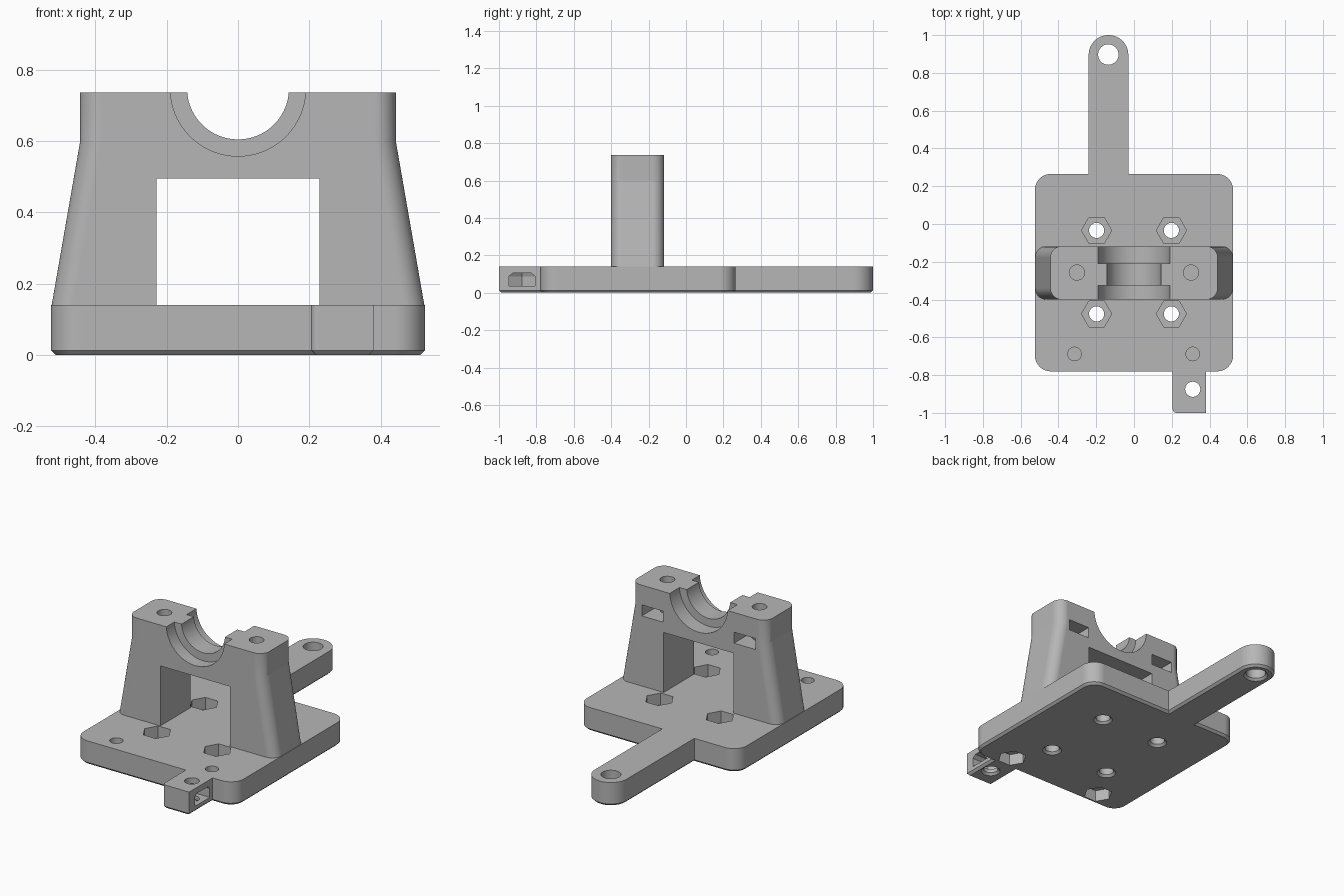
import bpy, bmesh, math
from math import cos, sin, pi
from mathutils import Matrix

cube = bpy.data.objects.get("Cube")
if cube:
    bpy.data.objects.remove(cube, do_unlink=True)

grey = bpy.data.materials.new("plastic_grey")
grey.use_nodes = True
colour = (0.47, 0.47, 0.47, 1)
grey.diffuse_color = colour
grey.node_tree.nodes["Principled BSDF"].inputs["Base Color"].default_value = colour

TOP = 0.14        # plate thickness
BEVEL = 0.013     # lower edge chamfer


def loft(name, sections, matrix=None):
    """Solid through stacked outlines, each given as (points, z)."""
    bm = bmesh.new()
    rings = [[bm.verts.new((x, y, z)) for x, y in pts] for pts, z in sections]
    n = len(rings[0])
    for low, high in zip(rings, rings[1:]):
        for i in range(n):
            j = (i + 1) % n
            bm.faces.new((low[i], low[j], high[j], high[i]))
    bm.faces.new(rings[0][::-1])
    bm.faces.new(rings[-1])
    bmesh.ops.recalc_face_normals(bm, faces=bm.faces)
    if matrix:
        bm.transform(matrix)
    mesh = bpy.data.meshes.new(name)
    bm.to_mesh(mesh)
    bm.free()
    mesh.materials.append(grey)
    ob = bpy.data.objects.new(name, mesh)
    bpy.context.collection.objects.link(ob)
    return ob


def rounded(x0, x1, y0, y1, radii, inset=0, steps=12):
    """Rectangle outline; radii start front-left and run anticlockwise."""
    pts = []
    corners = ((x0, y0, 1, 1), (x1, y0, -1, 1), (x1, y1, -1, -1), (x0, y1, 1, -1))
    for k, ((x, y, sx, sy), r) in enumerate(zip(corners, radii)):
        if r == 0:
            pts.append((x + sx * inset, y + sy * inset))
            continue
        for i in range(steps + 1):
            a = pi + (k + i / steps) * pi / 2
            pts.append((x + sx * r + (r - inset) * cos(a),
                        y + sy * r + (r - inset) * sin(a)))
    return pts


def circle(x, y, r, n=64):
    return [(x + r * cos(2 * pi * i / n), y + r * sin(2 * pi * i / n)) for i in range(n)]


def slab(name, *box):
    return loft(name, [(rounded(*box, inset=BEVEL), 0), (rounded(*box), BEVEL),
                       (rounded(*box), TOP)])


def combine(target, other, operation):
    mod = target.modifiers.new("combine", "BOOLEAN")
    mod.operation = operation
    mod.solver = "EXACT"
    mod.object = other
    bpy.context.view_layer.objects.active = target
    bpy.ops.object.modifier_apply(modifier=mod.name)
    bpy.data.objects.remove(other, do_unlink=True)


def cut(target, sections, matrix=None):
    combine(target, loft("cutter", sections, matrix), "DIFFERENCE")


def drill(target, x, y, r, z0, z1, n=64):
    cut(target, [(circle(x, y, r, n), z0), (circle(x, y, r, n), z1)])


def through_hole(target, x, y, r):
    flare = r + BEVEL
    cut(target, [(circle(x, y, flare), -0.02), (circle(x, y, flare), 0),
                 (circle(x, y, r), BEVEL), (circle(x, y, r), 0.3)])


# Base plate with long arm and small front tab
bracket = slab("bearing_bracket", -0.525, 0.525, -0.78, 0.265, (0.085,) * 4)
arm = slab("arm", -0.24, -0.03, 0.0, 1.0, (0, 0, 0.104, 0.104))
tab = slab("tab", 0.205, 0.38, -1.0, -0.6, (0.02, 0, 0, 0))
combine(bracket, arm, "UNION")
combine(bracket, tab, "UNION")

# Tapered tower with rounded upright edges
FRONT, BACK = -0.40, -0.118
tower = loft("tower", [(rounded(-w, w, FRONT, BACK, (0.06,) * 4), z)
                       for w, z in ((0.523, 0.1), (0.523, TOP), (0.443, 0.6), (0.443, 0.737))])

# Window through the tower
window = rounded(-0.229, 0.229, -0.6, 0.1, (0,) * 4)
cut(tower, [(window, 0), (window, 0.495)])

# Stepped half-round bearing seat
lay = Matrix.Translation((0, 0, 0.748)) @ Matrix.Rotation(pi / 2, 4, "X")
for r, y0, y1 in ((0.143, -0.5, 0), (0.19, -0.5, -0.325), (0.19, -0.21, 0)):
    cut(tower, [(circle(0, 0, r, 96), -y1), (circle(0, 0, r, 96), -y0)], lay)

# Screw holes and rear nut slots in the tower
nut_slot = [(-0.07, 0.2), (-0.07, -0.04), (0, -0.08), (0.07, -0.04), (0.07, 0.2)]
for x in (-0.302, 0.302):
    drill(tower, x, -0.257, 0.04, 0.5, 0.8)
    cut(tower, [(nut_slot, 0.555), (nut_slot, 0.62)], Matrix.Translation((x, -0.257, 0)))

combine(bracket, tower, "UNION")

# Plate mounting holes with hexagonal pockets on top
for x in (-0.198, 0.198):
    for y in (-0.034, -0.476):
        drill(bracket, x, y, 0.08, 0.07, 0.2, n=6)
        through_hole(bracket, x, y, 0.04)

# Front holes with hexagonal pockets underneath
for x in (-0.315, 0.311):
    drill(bracket, x, -0.688, 0.036, 0.075, 0.2)
    drill(bracket, x, -0.688, 0.08, -0.1, 0.068, n=6)

# Arm and tab holes, and the tab's side nut slot
through_hole(bracket, -0.136, 0.897, 0.054)
through_hole(bracket, 0.311, -0.875, 0.04)
narrow = [(x * 0.7, y) for x, y in nut_slot]
cut(bracket, [(nut_slot, 0.035), (nut_slot, 0.088), (narrow, 0.105)],
    Matrix.Translation((0.311, -0.877, 0)) @ Matrix.Rotation(-pi / 2, 4, "Z"))

# Smooth fillets and bores, crisp edges
bpy.ops.object.select_all(action="DESELECT")
bracket.select_set(True)
bpy.context.view_layer.objects.active = bracket
bpy.ops.object.shade_smooth_by_angle(angle=math.radians(9))
normals = bracket.modifiers.new("even_normals", "WEIGHTED_NORMAL")
normals.keep_sharp = True
